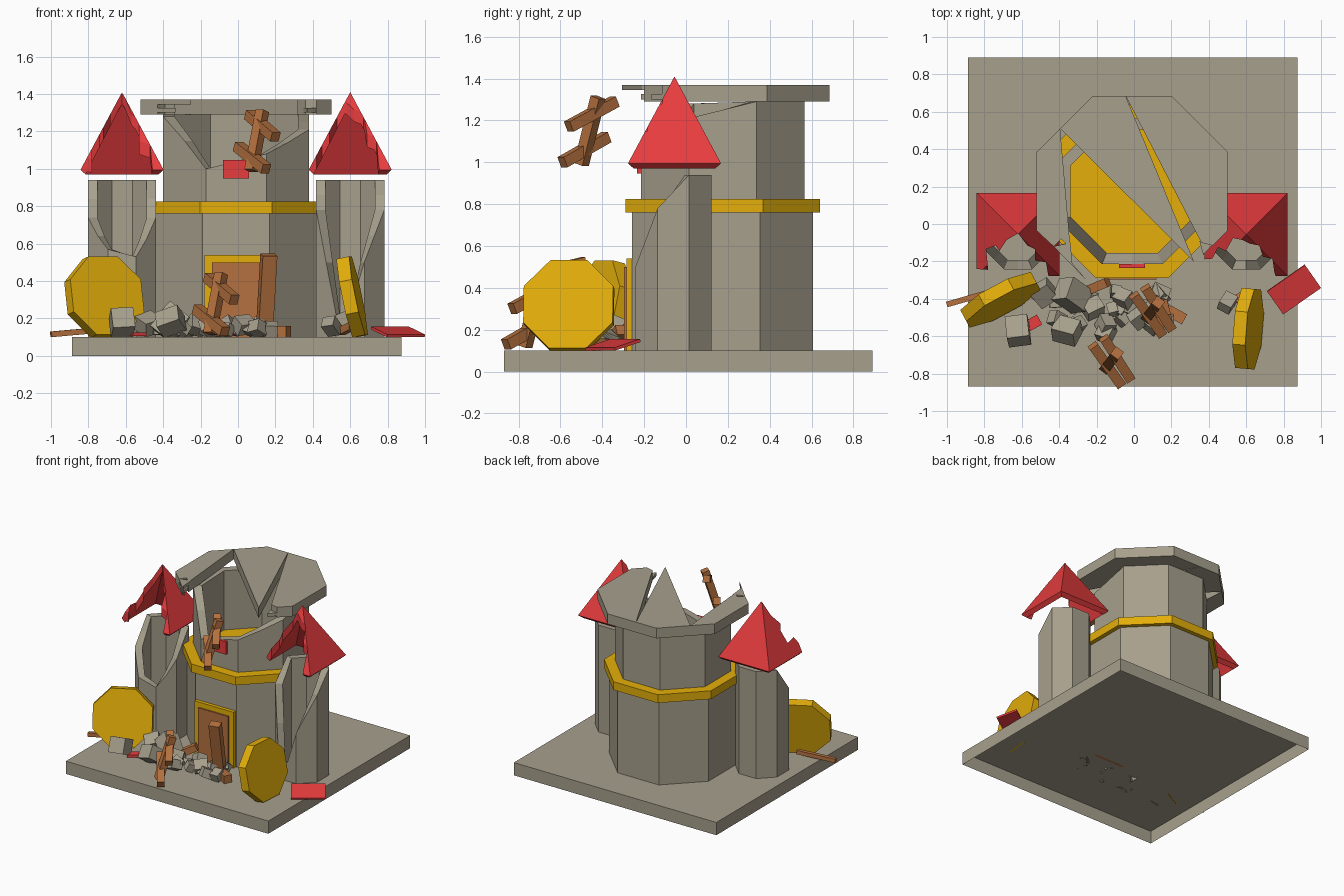
import bpy, bmesh, math, random
from mathutils import Vector, Matrix, Euler

random.seed(4)
default = bpy.data.objects.get("Cube")
if default:
    bpy.data.objects.remove(default)


def material(name, rgb):
    m = bpy.data.materials.new(name)
    m.use_nodes = True
    m.diffuse_color = (*rgb, 1)
    m.node_tree.nodes["Principled BSDF"].inputs["Base Color"].default_value = (*rgb, 1)
    return m


STONE = material("warm grey stone", (0.385, 0.35, 0.265))
GOLD = material("gold", (0.78, 0.43, 0.003))
RED = material("roof red", (0.8, 0.045, 0.048))
WOOD = material("brown wood", (0.46, 0.165, 0.05))


def finish(name, bm, mat):
    bmesh.ops.recalc_face_normals(bm, faces=bm.faces)
    me = bpy.data.meshes.new(name)
    bm.to_mesh(me)
    bm.free()
    me.materials.append(mat)
    ob = bpy.data.objects.new(name, me)
    bpy.context.collection.objects.link(ob)
    return ob


def box(name, centre, size, mat, rot=None, open_below=False):
    bm = bmesh.new()
    turn = rot if rot else Matrix.Identity(4)
    bmesh.ops.create_cube(bm, size=1, matrix=Matrix.Translation(centre) @ turn @ Matrix.Diagonal((*size, 1)))
    if open_below:
        bmesh.ops.delete(bm, geom=[min(bm.faces, key=lambda f: f.calc_center_median().z)], context='FACES')
    return finish(name, bm, mat)


def beam(name, a, b, width, depth=None):
    a, b = Vector(a), Vector(b)
    turn = (b - a).to_track_quat('Z', 'Y').to_matrix().to_4x4()
    return box(name, (a + b) / 2, (width, depth or width, (b - a).length), WOOD, turn)


def prism(name, outline, z0, z1, mat):
    """Flat outline in plan, raised from z0 to z1."""
    bm = bmesh.new()
    base = bm.faces.new([bm.verts.new((x, y, z0)) for x, y in outline])
    top = bmesh.ops.extrude_face_region(bm, geom=[base])["geom"]
    bmesh.ops.translate(bm, vec=(0, 0, z1 - z0), verts=[v for v in top if isinstance(v, bmesh.types.BMVert)])
    return finish(name, bm, mat)


def octagon(cx, cy, apothem):
    """Eight corners, starting at the back of the +x side."""
    r = apothem / math.cos(math.pi / 8)
    angles = [math.pi / 8 + k * math.pi / 4 for k in range(8)]
    return [(cx + r * math.cos(t), cy + r * math.sin(t)) for t in angles]


def with_midpoints(points):
    out = []
    for p, q in zip(points, points[1:] + points[:1]):
        out += [p, ((p[0] + q[0]) / 2, (p[1] + q[1]) / 2)]
    return out


def broken_wall(name, cx, cy, apothem, thick, z0, front_heights, full):
    """Hollow octagon; the front runs from the -x front corner to the +x front corner."""
    outer = with_midpoints(octagon(cx, cy, apothem))
    inner = with_midpoints(octagon(cx, cy, apothem - thick))
    heights = [full] * 8 + list(front_heights)
    heights.append((heights[-1] + full) / 2)
    heights[7] = (full + heights[8]) / 2
    bm = bmesh.new()
    rings = []
    for ring in (outer, inner):
        rings.append([bm.verts.new((x, y, z0)) for x, y in ring])
        rings.append([bm.verts.new((x, y, h)) for (x, y), h in zip(ring, heights)])
    lo_out, hi_out, lo_in, hi_in = rings
    for low, high in ((lo_out, hi_out), (hi_out, hi_in), (hi_in, lo_in), (lo_in, lo_out)):
        for i in range(16):
            j = (i + 1) % 16
            bm.faces.new((low[i], low[j], high[j], high[i]))
    bmesh.ops.dissolve_limit(bm, angle_limit=0.01, verts=bm.verts, edges=bm.edges)
    return finish(name, bm, STONE)


def broken_roof(name, cx, cy, gap):
    """Hollow four-sided roof with a ragged gap in its front, given in plan."""
    bm = bmesh.new()
    rings, tips = [], []
    for half, z, tip in ((0.222, 0.995, 1.41), (0.195, 0.97, 1.35)):
        rings.append([bm.verts.new((cx + half * sx, cy + half * sy, z))
                      for sx, sy in ((1, 1), (-1, 1), (-1, -1), (1, -1))])
        tips.append(bm.verts.new((cx, cy, tip)))
    for i in range(4):
        j = (i + 1) % 4
        for ring, tip in zip(rings, tips):
            bm.faces.new((ring[i], ring[j], tip))
        bm.faces.new((rings[0][i], rings[0][j], rings[1][j], rings[1][i]))
    roof = finish(name, bm, RED)
    cutter = prism(name + "_cutter", [(cx + x, cy + y) for x, y in gap], 0.9, 1.5, RED)
    cutter.hide_render = True
    mod = roof.modifiers.new("gap", 'BOOLEAN')
    mod.operation, mod.solver, mod.object = 'DIFFERENCE', 'EXACT', cutter
    graph = bpy.context.evaluated_depsgraph_get()
    roof.data = bpy.data.meshes.new_from_object(roof.evaluated_get(graph))
    roof.modifiers.clear()
    bpy.data.objects.remove(cutter)


def shield(name, centre, normal):
    bm = bmesh.new()
    turn = Vector(normal).to_track_quat('Z', 'Y').to_matrix().to_4x4()
    bmesh.ops.create_cone(bm, cap_ends=True, segments=8, radius1=0.232, radius2=0.232, depth=0.07,
                          matrix=Matrix.Translation(centre) @ turn @ Matrix.Rotation(math.pi / 8, 4, 'Z'))
    return finish(name, bm, GOLD)


# Base, open underneath, and main tower
CX, CY = -0.01, 0.175
box("base_plate", (-0.007, 0.01, 0.05), (1.76, 1.76, 0.1), STONE, open_below=True)
prism("tower_lower", octagon(CX, CY, 0.432), 0.1, 0.76, STONE)
prism("tower_gold_band", octagon(CX, CY, 0.465), 0.76, 0.825, GOLD)
broken_wall("tower_upper", CX, CY, 0.39, 0.06, 0.825,
            (1.28, 1.15, 1.0, 1.04, 1.08, 1.14, 1.21), 1.29)

# Broken cap in three pieces, with thin splinters at the front
rim = octagon(CX, CY, 0.51)
prism("cap_left_shard", [(-0.395, 0.51), rim[3], rim[4], (-0.43, -0.12), (-0.39, -0.08), (-0.34, -0.13)],
      1.29, 1.37, STONE)
prism("cap_left_splinter_top", [(-0.43, -0.12), (-0.34, -0.1), (-0.33, -0.21), (-0.25, -0.305)],
      1.345, 1.37, STONE)
prism("cap_left_splinter_low", [(-0.43, -0.12), (-0.35, -0.1), (-0.335, -0.215)], 1.3, 1.325, STONE)
prism("cap_middle_shard", [(-0.395, 0.51), (0.32, -0.2), (-0.045, 0.685), rim[2]], 1.29, 1.37, STONE)
prism("cap_right_shard", [(-0.045, 0.685), (0.36, -0.1), (0.42, -0.115), rim[7], rim[0], rim[1]],
      1.29, 1.37, STONE)
prism("cap_right_splinter", [(0.35, -0.09), (0.37, -0.165), (0.43, -0.1)], 1.3, 1.325, STONE)

# Door and window plate
box("door_frame", (CX, -0.27, 0.32), (0.34, 0.03, 0.44), GOLD)
box("door", (CX, -0.287, 0.3), (0.26, 0.02, 0.4), WOOD)
box("window_plate", (-0.01, -0.225, 0.997), (0.14, 0.02, 0.1), RED)

# Side towers and roofs
broken_wall("right_turret", -0.62, -0.06, 0.182, 0.05, 0.1,
            (0.74, 0.64, 0.57, 0.55, 0.53, 0.62, 0.74), 0.94)
broken_wall("left_turret", 0.6, -0.06, 0.182, 0.05, 0.1,
            (0.78, 0.5, 0.22, 0.25, 0.5, 0.64, 0.78), 0.94)
broken_roof("right_roof", -0.62, -0.055,
            [(-0.3, -0.3), (-0.3, -0.18), (-0.16, -0.19), (-0.17, -0.08), (-0.12, -0.06), (-0.1, -0.09),
             (-0.06, -0.03), (0, 0.005), (0.05, -0.06), (0.09, -0.08), (0.09, -0.14), (0.15, -0.15),
             (0.16, -0.21), (0.18, -0.3)])
broken_roof("left_roof", 0.6, -0.055,
            [(-0.3, -0.3), (-0.3, -0.14), (-0.18, -0.13), (-0.15, -0.07), (-0.11, -0.09), (-0.07, -0.02),
             (-0.02, -0.03), (0.02, -0.05), (0.07, -0.06), (0.09, -0.12), (0.14, -0.13), (0.15, -0.2),
             (0.18, -0.3)])

# Fallen shields
shield("right_shield", (-0.715, -0.405, 0.315), (0.47, -0.87, 0.22))
shield("left_shield", (0.61, -0.56, 0.315), (0.97, -0.08, 0.2))

# Broken timber frames: one stem and two cross bars each
for name, shift in (("upper_frame", Vector((0, 0, 0))), ("lower_frame", Vector((-0.22, -0.27, -0.87)))):
    for part, a, b in (("stem", (0.13, -0.42, 1.31), (0.07, -0.5, 0.99)),
                       ("top_bar", (0.06, -0.34, 1.29), (0.2, -0.56, 1.17)),
                       ("low_bar", (0.0, -0.38, 1.12), (0.15, -0.59, 1.0))):
        beam(f"{name}_{part}", shift + Vector(a), shift + Vector(b), 0.053)

# Loose planks and tiles
beam("leaning_post", (0.14, -0.42, 0.11), (0.165, -0.52, 0.54), 0.08, depth=0.06)
beam("side_plank", (-1.0, -0.43, 0.115), (-0.72, -0.35, 0.14), 0.03)
beam("short_plank_a", (0.18, -0.46, 0.13), (0.27, -0.51, 0.13), 0.06)
beam("short_plank_b", (0.55, -0.38, 0.13), (0.61, -0.48, 0.16), 0.04)
beam("short_plank_c", (-0.26, -0.36, 0.13), (-0.14, -0.31, 0.2), 0.05)
tilt = Matrix.Rotation(0.61, 4, 'Z') @ Matrix.Rotation(0.27, 4, 'X')
box("fallen_tile", (0.855, -0.35, 0.128), (0.247, 0.155, 0.015), RED, tilt)
for i, (x, y) in enumerate(((-0.54, -0.53), (-0.05, -0.4), (-0.52, -0.38))):
    box(f"red_chip_{i}", (x, y, 0.115), (0.08, 0.06, 0.02), RED, Matrix.Rotation(i + 0.5, 4, 'Z'))

# Rubble: some large blocks, then a scatter of small ones
blocks = [(-0.62, -0.57, 0.12), (-0.36, -0.57, 0.13), (-0.33, -0.38, 0.13), (-0.48, -0.37, 0.11),
          (0.5, -0.42, 0.09), (-0.15, -0.58, 0.09), (0.03, -0.5, 0.1), (-0.22, -0.45, 0.1)]
for i in range(24):
    blocks.append((random.uniform(-0.45, 0.18), random.uniform(-0.56, -0.34), random.uniform(0.05, 0.09)))
for i, (x, y, s) in enumerate(blocks):
    spin = Euler([random.uniform(-0.7, 0.7) for _ in range(2)] + [random.uniform(0, 3)]).to_matrix().to_4x4()
    size = (s, s * random.uniform(0.8, 1.2), s * random.uniform(0.7, 1))
    box(f"rubble_{i}", (x, y, 0.1 + s * 0.65), size, STONE, spin)
